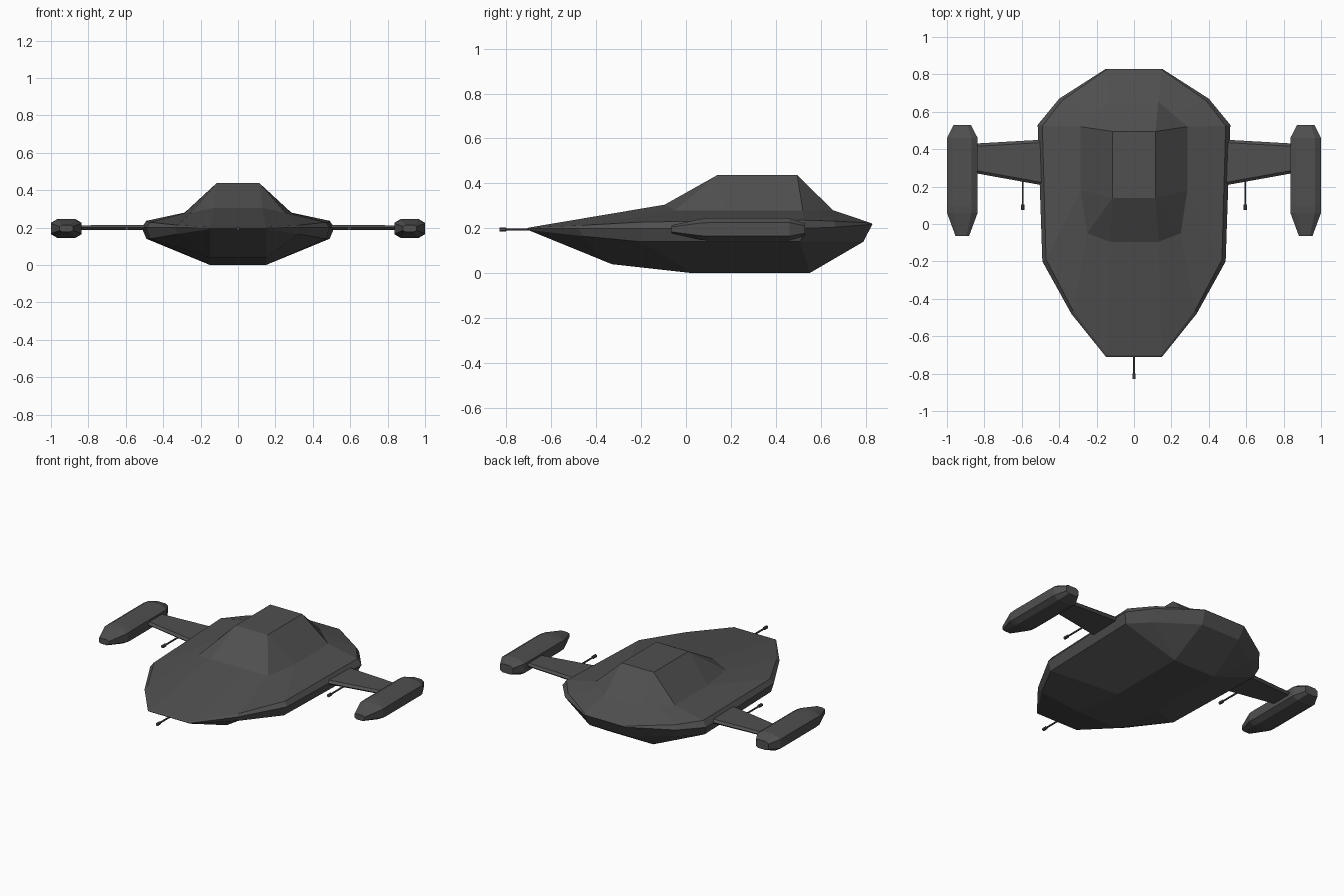
import bpy, bmesh

if "Cube" in bpy.data.objects:
    bpy.data.objects.remove(bpy.data.objects["Cube"])

mat = bpy.data.materials.new("dark_grey")
mat.diffuse_color = (0.08, 0.08, 0.08, 1)
mat.use_nodes = True
mat.node_tree.nodes["Principled BSDF"].inputs["Base Color"].default_value = mat.diffuse_color


def loft(name, rings):
    """Skin a stack of equal-length closed rings and cap both ends."""
    bm = bmesh.new()
    loops = [[bm.verts.new(p) for p in r] for r in rings]
    n = len(loops[0])
    for a, b in zip(loops, loops[1:]):
        for i in range(n):
            j = (i + 1) % n
            bm.faces.new((a[i], a[j], b[j], b[i]))
    bm.faces.new(loops[0])
    bm.faces.new(loops[-1])
    bmesh.ops.remove_doubles(bm, verts=bm.verts, dist=0.0005)
    bmesh.ops.recalc_face_normals(bm, faces=bm.faces)
    me = bpy.data.meshes.new(name)
    bm.to_mesh(me)
    bm.free()
    me.materials.append(mat)
    ob = bpy.data.objects.new(name, me)
    bpy.context.collection.objects.link(ob)
    return ob


def both(half):
    """Half outline from tail to nose, mirrored into a full ring."""
    return half + [(-x, y, z) for x, y, z in reversed(half)]


def mirror(ob):
    ob.modifiers.new("mirror", 'MIRROR').use_axis[0] = True


# Hull rings: belly, lower rim, widest rim, upper rim, cabin base
belly = both([(.15, .55, 0)] * 3 + [(.15, .03, 0), (.15, -.33, .04), (.15, -.33, .04)])
low = both([(.14, .79, .14), (.37, .63, .14), (.49, .51, .14),
            (.47, -.2, .14), (.325, -.46, .165), (.15, -.705, .193)])
rim = both([(.15, .83, .218), (.40, .67, .205), (.515, .53, .20),
            (.49, -.2, .20), (.335, -.48, .20), (.15, -.71, .198)])
deck = both([(.148, .825, .223), (.385, .66, .232), (.49, .525, .236),
             (.47, -.19, .228), (.325, -.465, .213), (.148, -.70, .203)])
base = both([(.13, .655, .28), (.21, .585, .28), (.285, .52, .28),
             (.285, .18, .278), (.25, -.05, .28), (.13, -.095, .305)])
roof = both([(.115, .495, .437)] * 3 + [(.115, .14, .437)] * 3)
loft("hull", [belly, low, rim, deck, base])
loft("cabin", [base, roof])

# Wings: thin tapered slabs with bevelled leading and trailing edges
def wing_section(x, y0, y1, h):
    return [(x, y0, .2), (x, y0 + .015, .2 + h), (x, y1 - .015, .2 + h),
            (x, y1, .2), (x, y1 - .015, .2 - h), (x, y0 + .015, .2 - h)]

mirror(loft("wing", [wing_section(.45, .20, .453, .014), wing_section(.85, .272, .43, .012)]))

# Wing tip pods: eight-sided, tapered at both ends
def pod_section(y, w, h):
    pts = [(w, .6 * h), (.6 * w, h), (-.6 * w, h), (-w, .6 * h),
           (-w, -.6 * h), (-.6 * w, -h), (.6 * w, -h), (w, -.6 * h)]
    return [(.918 + a, y, .195 + b) for a, b in pts]

mirror(loft("wing_pod", [pod_section(-.065, .036, .018), pod_section(.06, .082, .046),
                         pod_section(.10, .082, .05), pod_section(.46, .082, .05),
                         pod_section(.53, .046, .028)]))

# Gun barrels with a thicker muzzle
def barrel(name, x, y_back, y_tip):
    def sq(y, r):
        return [(x + a * r, y, .195 + b * r) for a, b in
                ((1, .5), (.5, 1), (-.5, 1), (-1, .5), (-1, -.5), (-.5, -1), (.5, -1), (1, -.5))]
    m = y_tip + .03
    return loft(name, [sq(y_back, .005), sq(m, .005), sq(m - .001, .009), sq(y_tip, .009)])

barrel("nose_barrel", 0, -.68, -.83)
mirror(barrel("wing_barrel", .595, .26, .075))
